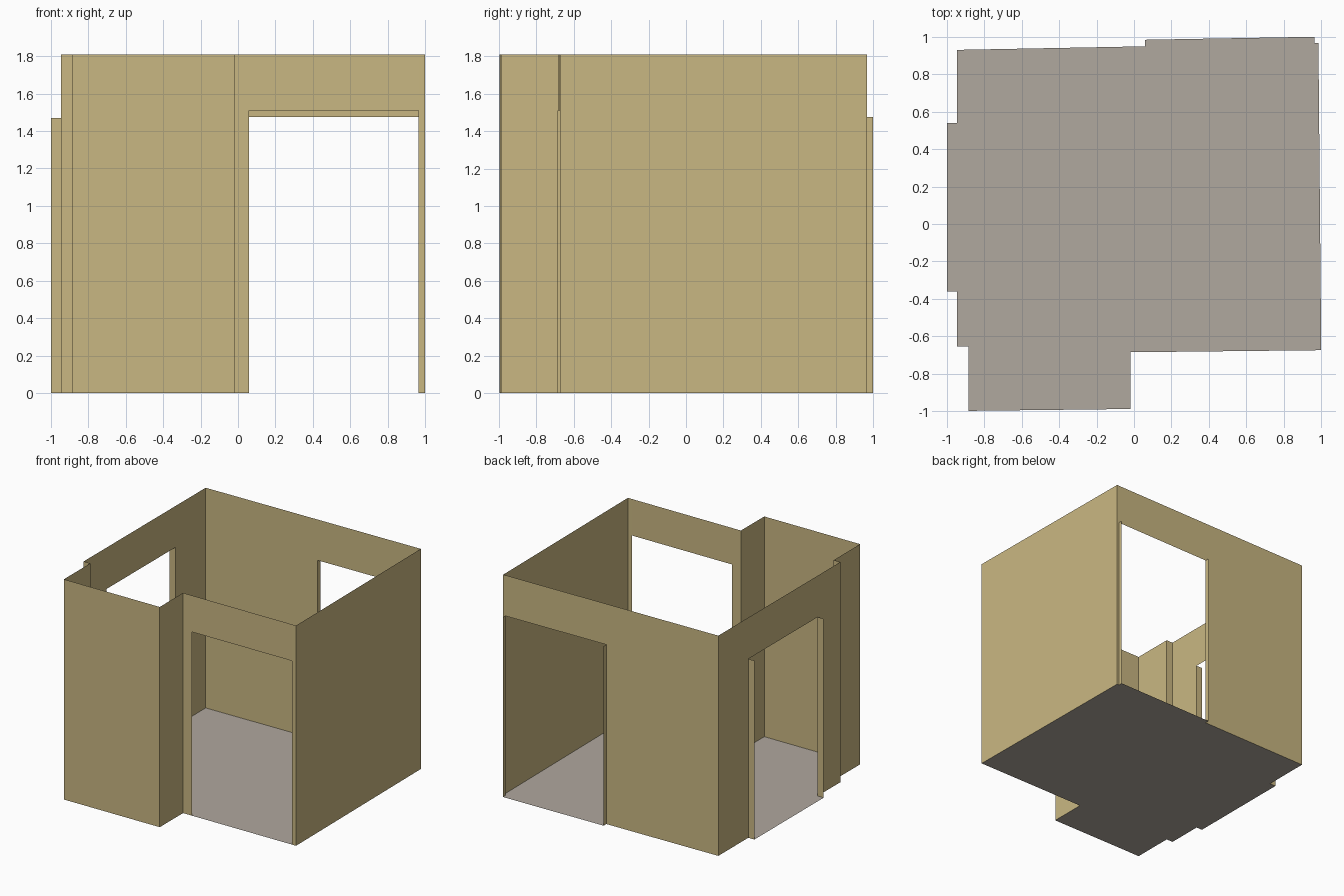
import bpy
from mathutils import Vector

if "Cube" in bpy.data.objects:
    bpy.data.objects.remove(bpy.data.objects["Cube"])

HEIGHT = 1.81


def material(name, rgb):
    m = bpy.data.materials.new(name)
    m.diffuse_color = (*rgb, 1)
    m.use_nodes = True
    m.node_tree.nodes["Principled BSDF"].inputs["Base Color"].default_value = m.diffuse_color
    return m


TAN = material("tan wall", (0.586, 0.474, 0.223))
GREY = material("warm grey floor", (0.434, 0.392, 0.342))


def sheet(name, polygons, mat):
    """Thin single-sided object from a list of polygons."""
    verts, faces = [], []
    for poly in polygons:
        faces.append(range(len(verts), len(verts) + len(poly)))
        verts += poly
    me = bpy.data.meshes.new(name)
    me.from_pydata(verts, [], [list(f) for f in faces])
    me.materials.append(mat)
    ob = bpy.data.objects.new(name, me)
    bpy.context.collection.objects.link(ob)
    return ob


def panel(a, b, z0, z1):
    return [(*a, z0), (*b, z0), (*b, z1), (*a, z1)]


def wall(name, a, b, door=None):
    """Upright wall from a to b; door = (start, end, top), start and end in plan."""
    if door is None:
        return sheet(name, [panel(a, b, 0, HEIGHT)], TAN)
    p, q, top = door
    return sheet(name, [panel(a, p, 0, HEIGHT), panel(p, q, top, HEIGHT),
                        panel(q, b, 0, HEIGHT)], TAN)


def jambs(name, p, q, p_out, q_out, top):
    """Two side reveals standing outside a doorway."""
    sheet(name, [panel(p, p_out, 0, top), panel(q_out, q, 0, top)], TAN)


# Plan corners, counter-clockwise from the alcove's front left
alcove_fl, alcove_fr = (-0.885, -0.998), (-0.02, -0.988)
inner, front_r = (-0.02, -0.685), (1.0, -0.674)
back_r, back_l = (0.985, 0.967), (-0.945, 0.93)
left_f, alcove_bl = (-0.945, -0.655), (-0.885, -0.655)

# Doorway points
front_door = ((0.06, -0.684), (0.965, -0.6745), 1.51)
back_door = ((0.965, 0.9666), (0.06, 0.949), 1.475)
back_out = ((0.965, 1.0), (0.06, 0.984))
left_door = ((-0.945, 0.54), (-0.945, -0.36), 1.47)
left_out = ((-1.0, 0.54), (-1.0, -0.36))

# Walls
wall("alcove_front_wall", alcove_fl, alcove_fr)
wall("alcove_right_wall", alcove_fr, inner)
wall("front_wall", inner, front_r, front_door)
wall("right_wall", front_r, back_r)
wall("back_wall", back_r, back_l, back_door)
wall("left_wall", back_l, left_f, left_door)
wall("alcove_return_wall", left_f, alcove_bl)
wall("alcove_left_wall", alcove_bl, alcove_fl)

# Doorway reveals
jambs("back_door_jambs", *back_door[:2], *back_out, back_door[2])
jambs("left_door_jambs", *left_door[:2], *left_out, left_door[2])

# Floor, running out through the doorways as thresholds
plan = [alcove_fl, alcove_fr, inner, front_r, back_r,
        back_door[0], *back_out, back_door[1], back_l,
        left_door[0], *left_out, left_door[1], left_f, alcove_bl]
sheet("floor", [[(x, y, 0) for x, y in plan]], GREY)
